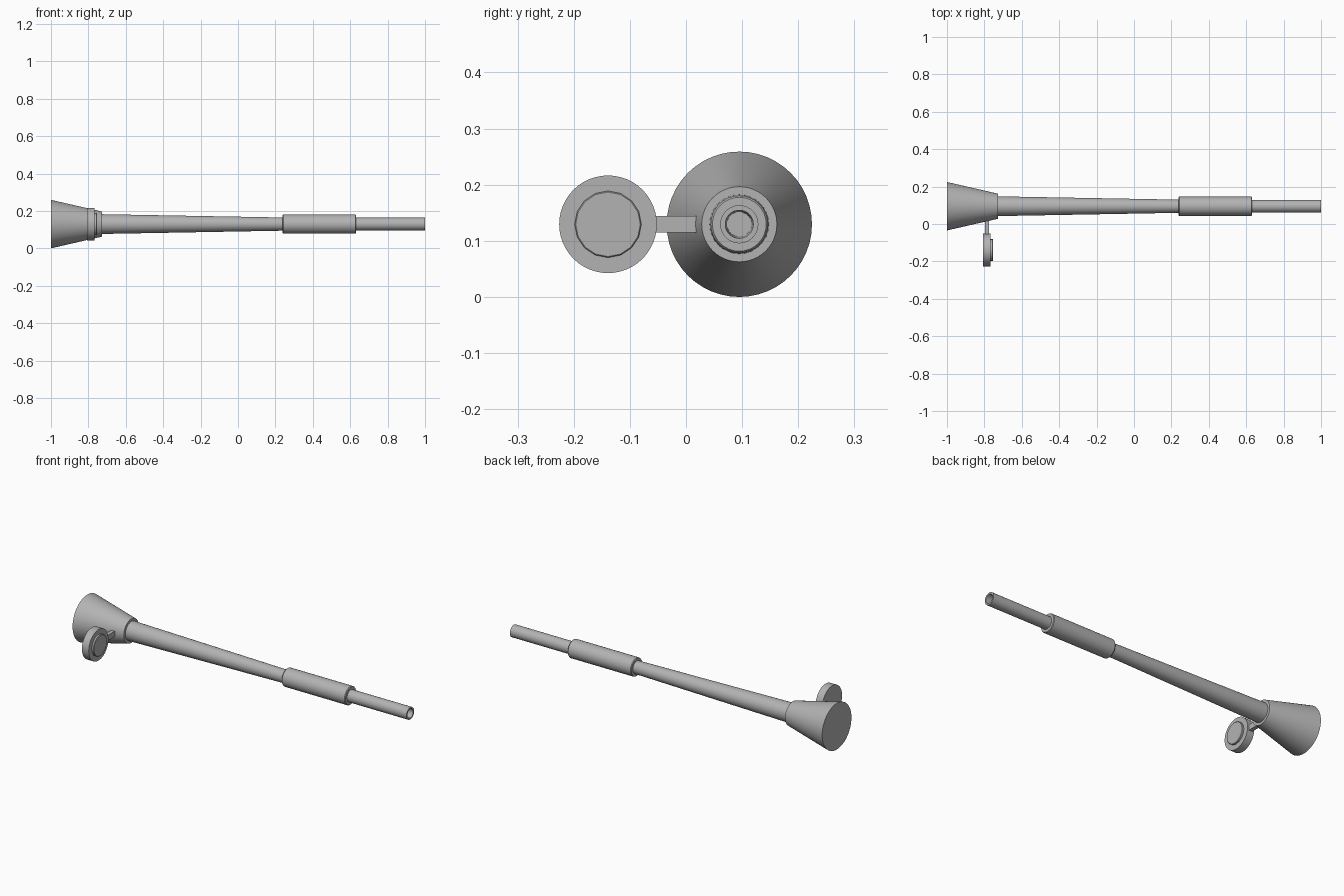
import bpy, bmesh, math
from mathutils import Vector

if "Cube" in bpy.data.objects:
    bpy.data.objects.remove(bpy.data.objects["Cube"])

AXIS_Y, AXIS_Z = 0.095, 0.1295

# Mid grey finish shared by all parts
GREY = bpy.data.materials.new("mid_grey")
GREY.diffuse_color = (0.45, 0.45, 0.45, 1)
GREY.use_nodes = True
GREY.node_tree.nodes["Principled BSDF"].inputs["Base Color"].default_value = GREY.diffuse_color


def finish(name, bm):
    bmesh.ops.recalc_face_normals(bm, faces=bm.faces)
    mesh = bpy.data.meshes.new(name)
    bm.to_mesh(mesh)
    bm.free()
    mesh.materials.append(GREY)
    ob = bpy.data.objects.new(name, mesh)
    bpy.context.collection.objects.link(ob)
    bpy.ops.object.select_all(action='DESELECT')
    ob.select_set(True)
    bpy.context.view_layer.objects.active = ob
    bpy.ops.object.shade_smooth_by_angle(angle=math.radians(30))
    return ob


def lathe(name, profile, y=AXIS_Y, sides=32):
    """Revolve (x, radius) points about a line parallel to x, capping both ends."""
    bm = bmesh.new()
    rings = []
    for x, r in profile:
        angles = [2 * math.pi * i / sides for i in range(sides)]
        rings.append([bm.verts.new((x, y + r * math.cos(a), AXIS_Z + r * math.sin(a)))
                      for a in angles])
    for a, b in zip(rings, rings[1:]):
        for i in range(sides):
            j = (i + 1) % sides
            bm.faces.new((a[i], a[j], b[j], b[i]))
    bm.faces.new(rings[0])
    bm.faces.new(rings[-1])
    return finish(name, bm)


def box(name, lo, hi):
    bm = bmesh.new()
    bmesh.ops.create_cube(bm, size=1)
    lo, hi = Vector(lo), Vector(hi)
    for v in bm.verts:
        v.co = (lo + hi) / 2 + v.co * (hi - lo)
    return finish(name, bm)


# Main body: flared end, long taper, grip sleeve and hollow tip
lathe("flared_end", [(-1, 0.1295), (-0.727, 0.067)], sides=48)
lathe("tapered_tube", [(-0.74, 0.053), (0.25, 0.035)])
lathe("grip_sleeve", [(0.238, 0.048), (0.242, 0.051), (0.628, 0.051), (0.632, 0.048)])
lathe("hollow_tip", [(0.6, 0.034), (1, 0.034), (1, 0.025), (0.8, 0.022)])

# Side dial with raised face, on a short arm
DIAL_Y = -0.139
lathe("dial_body", [(-0.808, 0.087), (-0.766, 0.087)], DIAL_Y, 48)
lathe("dial_face", [(-0.77, 0.0595), (-0.757, 0.0595), (-0.755, 0.0575)], DIAL_Y, 16)
box("dial_arm", (-0.797, -0.07, 0.1145), (-0.775, 0.028, 0.1445))
